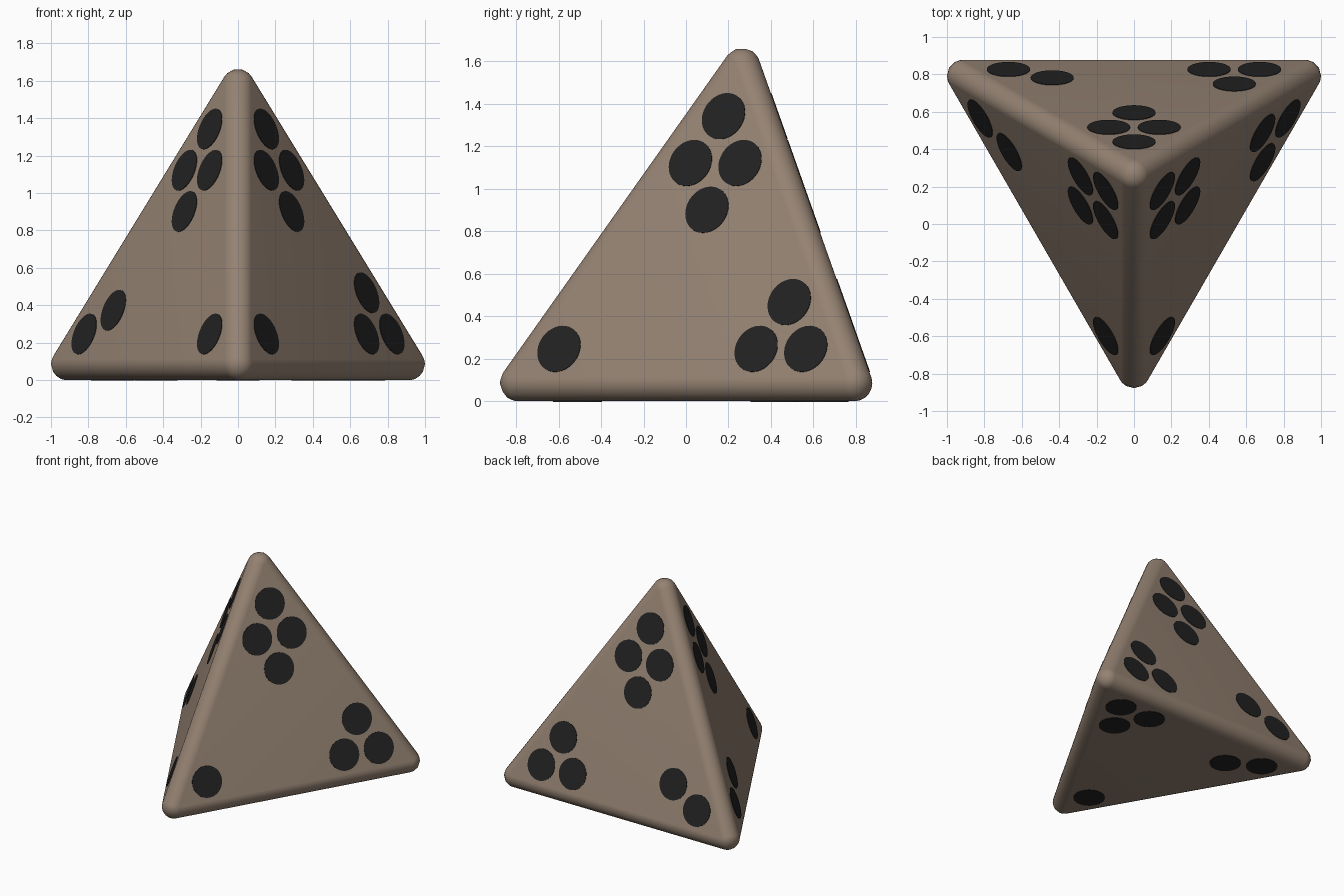
import bpy, bmesh, math
from mathutils import Vector, Matrix

if "Cube" in bpy.data.objects:
    bpy.data.objects.remove(bpy.data.objects["Cube"])

E, R = 1.83, 0.085            # edge between corner-ball centres, rounding radius
SEG = 8                       # rounding segments
PIP_R, STEP, TIP = 0.115, 0.27, 0.775

# corner-ball centres of a regular tetrahedron
depth, height = E * math.sqrt(3) / 2, E * math.sqrt(2 / 3)
front, back = -depth / 2, depth / 2
apex_y = back - depth / 3
corners = [Vector((0, apex_y, R + height)), Vector((0, front, R)),
           Vector((E / 2, back, R)), Vector((-E / 2, back, R))]
values = [4, 1, 3, 2]         # pips shown at each corner
centre = sum(corners, Vector()) / 4
inradius = height / 4 + R
normals = [(centre - p).normalized() for p in corners]  # face opposite each corner


def material(name, colour):
    m = bpy.data.materials.new(name)
    m.diffuse_color = (*colour, 1)
    m.use_nodes = True
    m.node_tree.nodes["Principled BSDF"].inputs["Base Color"].default_value = m.diffuse_color
    return m


def finish(bm, name, mat):
    me = bpy.data.meshes.new(name)
    bm.normal_update()
    bm.to_mesh(me)
    bm.free()
    me.materials.append(mat)
    ob = bpy.data.objects.new(name, me)
    bpy.context.collection.objects.link(ob)
    return ob


# die body: hull of four rounded corner patches
bm = bmesh.new()
for j, p in enumerate(corners):
    a, b, c = [normals[i] for i in range(4) if i != j]
    for u in range(SEG + 1):
        for v in range(SEG + 1 - u):
            d = a * u + b * v + c * (SEG - u - v)
            bm.verts.new(p + d.normalized() * R)
bmesh.ops.convex_hull(bm, input=bm.verts)
bmesh.ops.recalc_face_normals(bm, faces=bm.faces)
body = finish(bm, "die_body", material("warm taupe", (0.30, 0.225, 0.17)))
bpy.context.view_layer.objects.active = body
body.select_set(True)
bpy.ops.object.shade_smooth_by_angle(angle=math.radians(40))

# pip layouts: (distance towards the corner, sideways offset)
row = STEP * math.sqrt(3) / 2
three = [(TIP, 0), (TIP - row, STEP / 2), (TIP - row, -STEP / 2)]
layouts = {1: three[:1], 2: [(TIP, 0), (TIP - STEP, 0)],
           3: three, 4: three + [(TIP - 2 * row, 0)]}

# pips: thin discs in every corner of every face
bm = bmesh.new()
for i, n in enumerate(normals):
    face_centre = centre + n * inradius
    for j, p in enumerate(corners):
        if i == j:
            continue
        out = p - centre
        out = (out - n * out.dot(n)).normalized()
        side = n.cross(out)
        for a, b in layouts[values[j]]:
            # bottom pips stay flush enough to keep the die on the ground
            pos = face_centre + out * a + side * b
            rot = Matrix((out, side, n)).transposed().to_4x4()
            bmesh.ops.create_cone(bm, cap_ends=True, segments=40, radius1=PIP_R,
                                  radius2=PIP_R, depth=0.006,
                                  matrix=Matrix.Translation(pos) @ rot)
finish(bm, "pips", material("near black", (0.016, 0.016, 0.016)))
